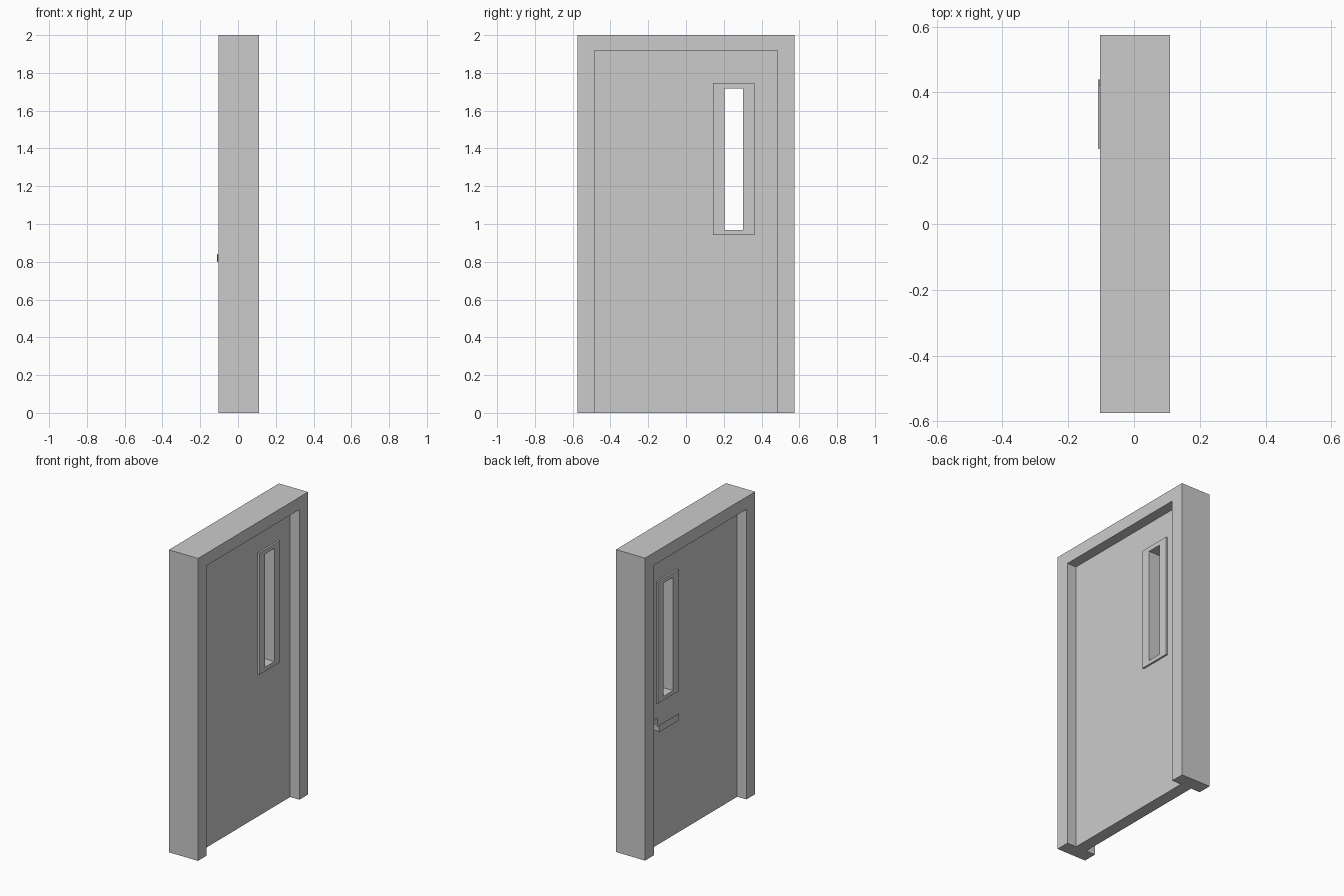
import bpy, bmesh

if "Cube" in bpy.data.objects:
    bpy.data.objects.remove(bpy.data.objects["Cube"])


def make_object(name, bm):
    bmesh.ops.recalc_face_normals(bm, faces=bm.faces)
    mesh = bpy.data.meshes.new(name)
    bm.to_mesh(mesh)
    bm.free()
    obj = bpy.data.objects.new(name, mesh)
    bpy.context.collection.objects.link(obj)
    return obj


def box(name, x, y, z):
    bm = bmesh.new()
    bmesh.ops.create_cube(bm, size=1)
    for v in bm.verts:
        v.co = [r[0] + (c + 0.5) * (r[1] - r[0]) for c, r in zip(v.co, (x, y, z))]
    return make_object(name, bm)


def prism(name, profile, x):
    """Extrude a closed y-z profile along x."""
    bm = bmesh.new()
    face = bm.faces.new([bm.verts.new((x[0], y, z)) for y, z in profile])
    new = bmesh.ops.extrude_face_region(bm, geom=[face], use_keep_orig=True)["geom"]
    moved = [v for v in new if isinstance(v, bmesh.types.BMVert)]
    bmesh.ops.translate(bm, vec=(x[1] - x[0], 0, 0), verts=moved)
    return make_object(name, bm)


def ring(name, outer, inner, x):
    """Rectangular panel with a rectangular hole; rects are (y0, y1, z0, z1)."""
    bm = bmesh.new()

    def loop(rect, px):
        y0, y1, z0, z1 = rect
        return [bm.verts.new((px, y, z)) for y, z in ((y0, z0), (y1, z0), (y1, z1), (y0, z1))]

    loops = [loop(outer, x[0]), loop(outer, x[1]), loop(inner, x[1]), loop(inner, x[0])]
    for a, b in zip(loops, loops[1:] + loops[:1]):
        for i in range(4):
            j = (i + 1) % 4
            bm.faces.new((a[i], a[j], b[j], b[i]))
    return make_object(name, bm)


# Door frame: two jambs and a head, open at the floor
W, H = 0.575, 2.0
IW, IH = 0.484, 1.918
prism("door_frame",
      [(-W, 0), (-W, H), (W, H), (W, 0), (IW, 0), (IW, IH), (-IW, IH), (-IW, 0)],
      (-0.103, 0.11))

# Door leaf, recessed on both sides, with a window cut-out
trim_rect = (0.144, 0.362, 0.942, 1.746)
hole_rect = (0.204, 0.302, 0.968, 1.717)
ring("door_leaf", (-IW, IW, 0, IH), trim_rect, (-0.036, 0.043))

# Window trim, slightly proud of both door faces
ring("window_trim", trim_rect, hole_rect, (-0.048, 0.055))

# Lever handle on the back face
box("handle_plate", (-0.044, -0.036), (0.36, 0.47), (0.798, 0.842))
box("handle_stem", (-0.106, -0.036), (0.42, 0.44), (0.806, 0.832))
box("handle_lever", (-0.11, -0.105), (0.228, 0.44), (0.798, 0.842))
